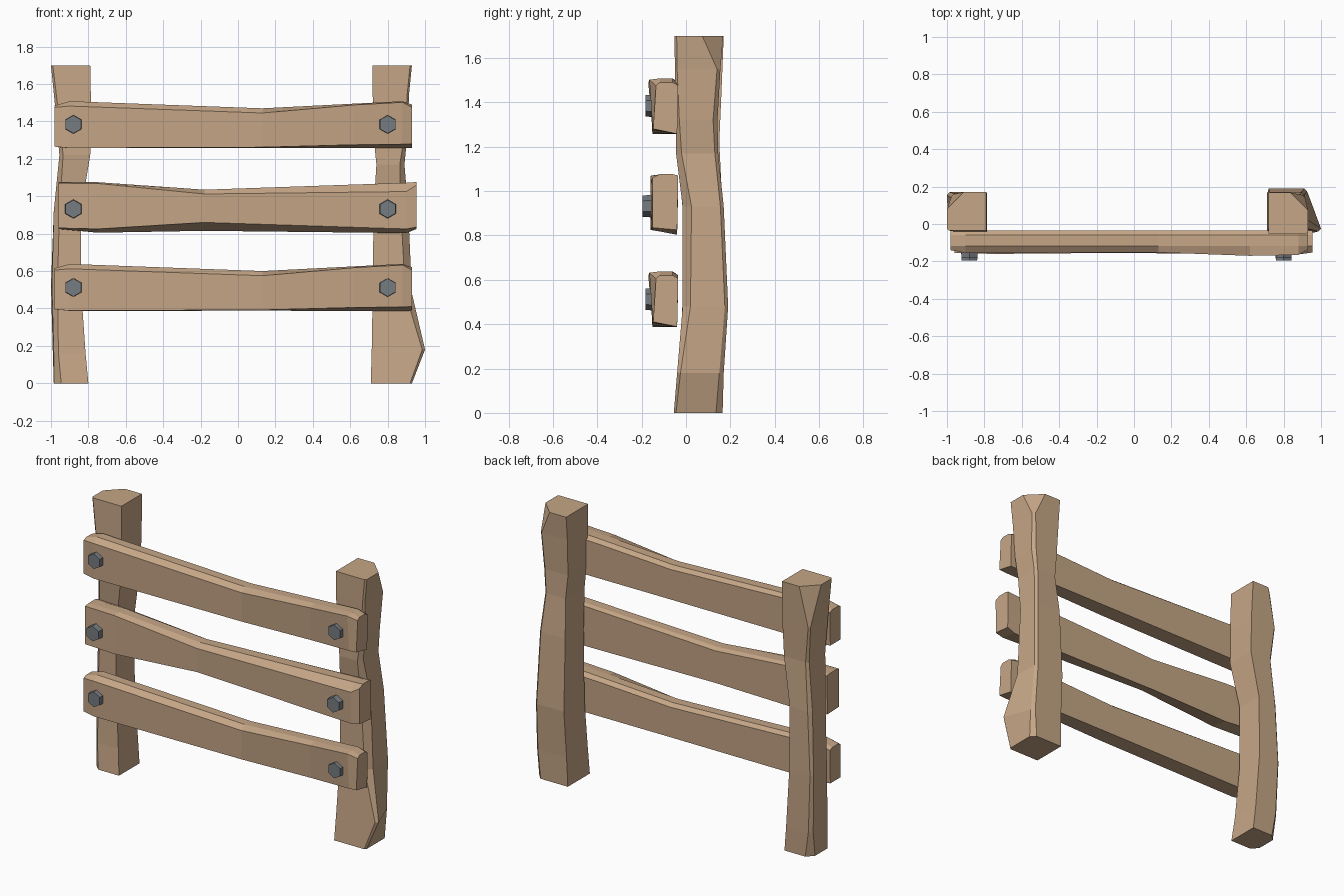
import bpy, bmesh, math
from mathutils import Matrix


def material(name, color):
    m = bpy.data.materials.new(name)
    m.diffuse_color = color
    return m


WOOD = material("wood", (0.56, 0.38, 0.24, 1))
STEEL = material("steel", (0.18, 0.20, 0.22, 1))


def finish(name, bm, mat):
    bmesh.ops.recalc_face_normals(bm, faces=bm.faces)
    me = bpy.data.meshes.new(name)
    bm.to_mesh(me)
    bm.free()
    me.materials.append(mat)
    ob = bpy.data.objects.new(name, me)
    bpy.context.collection.objects.link(ob)
    return ob


def loft(name, rings, mat):
    bm = bmesh.new()
    loops = [[bm.verts.new(p) for p in ring] for ring in rings]
    n = len(loops[0])
    for a, b in zip(loops, loops[1:]):
        for i in range(n):
            j = (i + 1) % n
            bm.faces.new((a[i], a[j], b[j], b[i]))
    bm.faces.new(loops[0])
    bm.faces.new(loops[-1])
    return finish(name, bm, mat)


def post(name, sections):
    # section: z, inner x, outer x front, outer x back, y front, y back,
    #          front chamfer, back chamfer
    rings = []
    for z, xi, xf, xb, y0, y1, cf, cb in sections:
        s = 1 if xf > 0 else -1
        rings.append([(xi, y0, z), (xf - s * cf, y0, z), (xf, y0 + cf, z),
                      (xb, y1 - cb, z), (xb - s * cb, y1, z), (xi, y1, z)])
    loft(name, rings, WOOD)


def rail(name, sections):
    # section: x, bottom front (y, z), top front (y, z), ridge z,
    #          back top z, back bottom z
    rings = []
    for x, (yb, zb), (yt, zt), zr, zk, zd in sections:
        rings.append([(x, yb, zb), (x, yt, zt), (x, -0.118, zr),
                      (x, -0.06, zr), (x, -0.035, zk), (x, -0.04, zd)])
    return loft(name, rings, WOOD)


# Hewn posts
post("left_post", [
    (0.00, -0.80, -0.985, -0.985, -0.045, 0.16, 0.04, 0.04),
    (0.16, -0.815, -0.985, -0.99, -0.03, 0.165, 0.025, 0.02),
    (0.52, -0.84, -0.995, -1.0, -0.015, 0.17, 0.03, 0.015),
    (0.92, -0.84, -0.985, -0.985, -0.015, 0.165, 0.03, 0.02),
    (1.22, -0.79, -0.955, -0.955, -0.045, 0.15, 0.02, 0.015),
    (1.45, -0.785, -0.975, -0.975, -0.04, 0.16, 0.015, 0.01),
    (1.70, -0.79, -1.0, -1.0, -0.035, 0.17, 0.01, 0.09)])
post("right_post", [
    (0.00, 0.71, 0.93, 0.93, -0.055, 0.165, 0.01, 0.03),
    (0.18, 0.715, 1.00, 0.935, -0.04, 0.17, 0.015, 0.02),
    (0.48, 0.72, 0.93, 0.925, -0.015, 0.19, 0.035, 0.015),
    (0.93, 0.725, 0.91, 0.91, -0.015, 0.17, 0.04, 0.015),
    (1.17, 0.74, 0.89, 0.89, -0.045, 0.145, 0.025, 0.015),
    (1.32, 0.725, 0.905, 0.905, -0.045, 0.142, 0.015, 0.02),
    (1.55, 0.72, 0.915, 0.915, -0.05, 0.155, 0.01, 0.015),
    (1.70, 0.72, 0.93, 0.93, -0.052, 0.168, 0.01, 0.095)])

# Upper and lower rails share one shape
for name, dz in (("top_rail", 0), ("bottom_rail", -0.87)):
    ob = rail(name, [
        (-0.98, (-0.14, 1.265), (-0.14, 1.475), 1.485, 1.475, 1.265),
        (-0.90, (-0.152, 1.258), (-0.155, 1.482), 1.508, 1.49, 1.257),
        (0.13, (-0.15, 1.262), (-0.152, 1.445), 1.47, 1.45, 1.258),
        (0.62, (-0.15, 1.275), (-0.17, 1.488), 1.495, 1.475, 1.257),
        (0.88, (-0.15, 1.278), (-0.165, 1.502), 1.508, 1.485, 1.257),
        (0.93, (-0.148, 1.28), (-0.135, 1.475), 1.49, 1.475, 1.258)])
    ob.location.z = dz

# Middle rail
rail("middle_rail", [
    (-0.96, (-0.155, 0.83), (-0.155, 1.07), 1.075, 1.07, 0.825),
    (-0.75, (-0.16, 0.825), (-0.16, 1.068), 1.075, 1.065, 0.805),
    (-0.18, (-0.15, 0.86), (-0.155, 1.012), 1.035, 1.02, 0.815),
    (0.90, (-0.155, 0.825), (-0.16, 1.025), 1.072, 1.065, 0.803),
    (0.955, (-0.15, 0.835), (-0.152, 1.06), 1.076, 1.07, 0.825)])

# Hex bolt heads
for row, z, y in (("bottom", 0.512, -0.182), ("middle", 0.932, -0.195),
                  ("top", 1.384, -0.182)):
    for side, x in (("left", -0.88), ("right", 0.80)):
        bm = bmesh.new()
        bmesh.ops.create_cone(
            bm, cap_ends=True, segments=6, radius1=0.052, radius2=0.048, depth=0.06,
            matrix=Matrix.Translation((x, y + 0.03, z)) @ Matrix.Rotation(math.pi / 2, 4, 'X'))
        finish(f"{row}_{side}_bolt", bm, STEEL)
